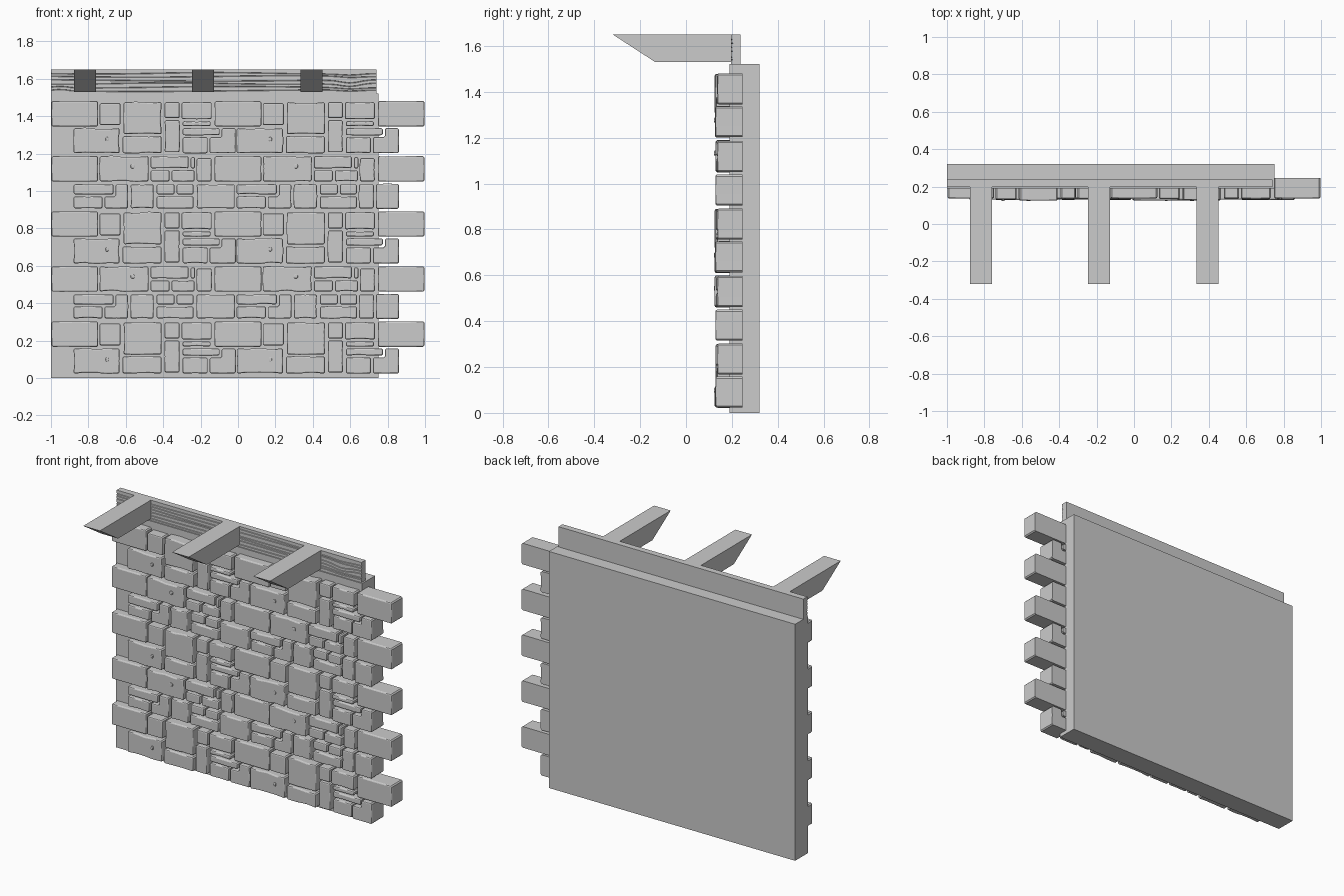
import bpy, bmesh, math, random
from mathutils import Vector

if "Cube" in bpy.data.objects:
    bpy.data.objects.remove(bpy.data.objects["Cube"])

random.seed(4)
S = 186.8          # drawing units per metre, used for the stone layout


def finish(name, bm, smooth=False):
    me = bpy.data.meshes.new(name)
    bm.normal_update()
    bm.to_mesh(me)
    bm.free()
    ob = bpy.data.objects.new(name, me)
    bpy.context.collection.objects.link(ob)
    if smooth:
        bpy.ops.object.select_all(action='DESELECT')
        ob.select_set(True)
        bpy.context.view_layer.objects.active = ob
        bpy.ops.object.shade_smooth_by_angle(angle=math.radians(28))
    return ob


def box(name, lo, hi):
    bm = bmesh.new()
    bmesh.ops.create_cube(bm, size=1)
    for v in bm.verts:
        v.co = Vector([(a + b) / 2 + c * (b - a) for a, b, c in zip(lo, hi, v.co)])
    return finish(name, bm)


def rect(x0, y0, x1, y1):
    return [(x0, y0), (x1, y0), (x1, y1), (x0, y1)]


def stone(bm, poly, front, rough=0.003, back=0.246, bev=0.007):
    """Extruded outline with clipped corners, hewn edges and rounded rims."""
    corners = [Vector(((x - 238.25) / S, (378.5 - y) / S)) for x, y in reversed(poly)]
    pts = []
    for i, a in enumerate(corners):
        b = corners[(i + 1) % len(corners)]
        d = b - a
        n = Vector((d.y, -d.x)).normalized()
        c = min(0.007, d.length * 0.25)
        k = max(1, int(d.length / 0.06))
        pts.append(a + d.normalized() * c)
        for j in range(1, k):
            pts.append(a + d * j / k + n * random.uniform(-rough, rough * 0.6))
        pts.append(b - d.normalized() * c)
    f = [bm.verts.new((p.x, front + bev, p.y)) for p in pts]
    b = [bm.verts.new((p.x, back, p.y)) for p in pts]
    for i in range(len(f)):
        j = (i + 1) % len(f)
        bm.faces.new((f[i], b[i], b[j], f[j]))
    ff = bm.faces.new(f)
    bm.faces.new(b[::-1])
    bm.normal_update()
    bmesh.ops.inset_region(bm, faces=[ff], thickness=bev * 0.35, depth=bev * 0.65,
                           use_even_offset=True)
    bm.normal_update()
    bmesh.ops.inset_region(bm, faces=[ff], thickness=bev * 0.65, depth=bev * 0.35,
                           use_even_offset=True)


# Backing wall
box("wall_panel", (-1, 0.19, 0), (0.75, 0.32, 1.52))

# Stone layout of the two alternating double courses (x0, y0, x1, y1)
COURSE_A = [(100, 104, 121, 126), (124, 103, 162, 135), (74, 129, 120, 154),
            (123, 137, 162, 154), (165, 103, 180, 119), (165, 121, 180, 153),
            (182, 103, 212, 120), (183, 122, 211, 127), (183, 129, 220, 136),
            (183, 138, 208, 154)]
COURSE_B = [(100, 157, 149, 182), (151, 157, 189, 169), (151, 171, 170, 182),
            (172, 171, 195, 182), (191, 158, 195.5, 169), (197, 159, 212, 182),
            (74, 185, 114, 195), (74, 197, 103, 209), (131, 185, 154, 209),
            (157, 185, 175, 195), (177, 185, 194, 195), (157, 197, 194, 209)]
STEP_B = [(116, 185), (128.5, 185), (128.5, 209), (105, 209), (105, 197), (116, 197)]
STEP_A = [(222, 129), (236, 129), (236, 154), (210, 154), (210, 138), (222, 138)]

stones, quoins, chips = bmesh.new(), bmesh.new(), bmesh.new()


def shift(poly, dx, dy):
    return [(x + dx, y + dy) for x, y in poly]


for course, step, chip, rows in (
        (COURSE_A, STEP_A, (106, 138, 109, 142), (0, 110, 220)),
        (COURSE_B, STEP_B, (131, 165, 135, 169), (0, 110))):
    top = course[0][1] - (2 if course is COURSE_A else 0)
    for dy in rows:
        for dx in (0, 163):
            # Rough field stones
            for r in course:
                big = (r[2] - r[0]) * (r[3] - r[1]) > 600
                stone(stones, shift(rect(*r), dx, dy),
                      random.uniform(0.124, 0.132) if big else random.uniform(0.129, 0.138),
                      rough=0.006 if big else 0.004)
            # Stepped stones
            if not (course is COURSE_A and dx):
                stone(stones, shift(step, dx, dy), 0.132, 0.002)
            # Small chip marks
            stone(chips, shift(rect(*chip), dx, dy), 0.122, 0.001, 0.15, 0.003)
        # Long quoins, left, middle and right
        for dx in (0, 163, 326):
            stone(quoins, shift(rect(52, top, 98.5, top + 25.3), dx, dy), 0.137, 0.0005)
        # Short quoins on the right edge
        if course is COURSE_A:
            stone(quoins, shift(STEP_A, 163, dy), 0.128, 0.0005)
        else:
            stone(stones, shift(rect(197, 185, 235, 209), 0, dy), 0.128, 0.004)
            stone(stones, shift(rect(359, 185, 374, 209), 0, dy), 0.131, 0.003)
            stone(quoins, shift(rect(376, 184.5, 399, 209.5), 0, dy), 0.128, 0.0005)

finish("field_stones", stones, True)
finish("quoin_stones", quoins, True)
finish("stone_chips", chips)

# Top board with carved wood grain on its front
bm = bmesh.new()
X0, X1, Z0, Z1, YF, YB = -1.0, 0.74, 1.52, 1.65, 0.197, 0.237
N = 48
GRAIN = (1.537, 1.556, 1.575, 1.592, 1.613, 1.63)
cols = []
for i in range(N + 1):
    x = X0 + (X1 - X0) * i / N
    col = [(YB, Z0), (YF, Z0)]
    for k, z in enumerate(GRAIN):
        z += 0.004 * math.sin(x * (3 + k % 3) + k * 1.7)
        z -= 0.016 * math.exp(-((x - 0.6) / 0.07) ** 2) * (1 if k in (2, 3) else 0.4)
        z += 0.008 * math.exp(-((x + 0.95) / 0.05) ** 2) * (k < 2)
        col += [(YF, z - 0.003), (YF + 0.007, z), (YF, z + 0.001)]
    col += [(YF, Z1), (YB, Z1)]
    cols.append([bm.verts.new((x, y, z)) for y, z in col])
for a, b in zip(cols, cols[1:]):
    for k in range(len(a)):
        m = (k + 1) % len(a)
        bm.faces.new((a[k], b[k], b[m], a[m]))
bm.faces.new(cols[0])
bm.faces.new(cols[-1][::-1])
bmesh.ops.recalc_face_normals(bm, faces=bm.faces[:])
finish("top_board", bm)

# Three rafters with slanted ends
PROFILE = [(-0.32, 1.65), (-0.135, 1.53), (0.21, 1.53), (0.21, 1.65)]
for i, cx in enumerate((-0.817, -0.186, 0.392)):
    bm = bmesh.new()
    f = bm.faces.new([bm.verts.new((cx - 0.059, y, z)) for y, z in PROFILE])
    ext = bmesh.ops.extrude_face_region(bm, geom=[f])
    for v in ext["geom"]:
        if isinstance(v, bmesh.types.BMVert):
            v.co.x += 0.118
    bmesh.ops.recalc_face_normals(bm, faces=bm.faces[:])
    finish(f"rafter_{i + 1}", bm)
